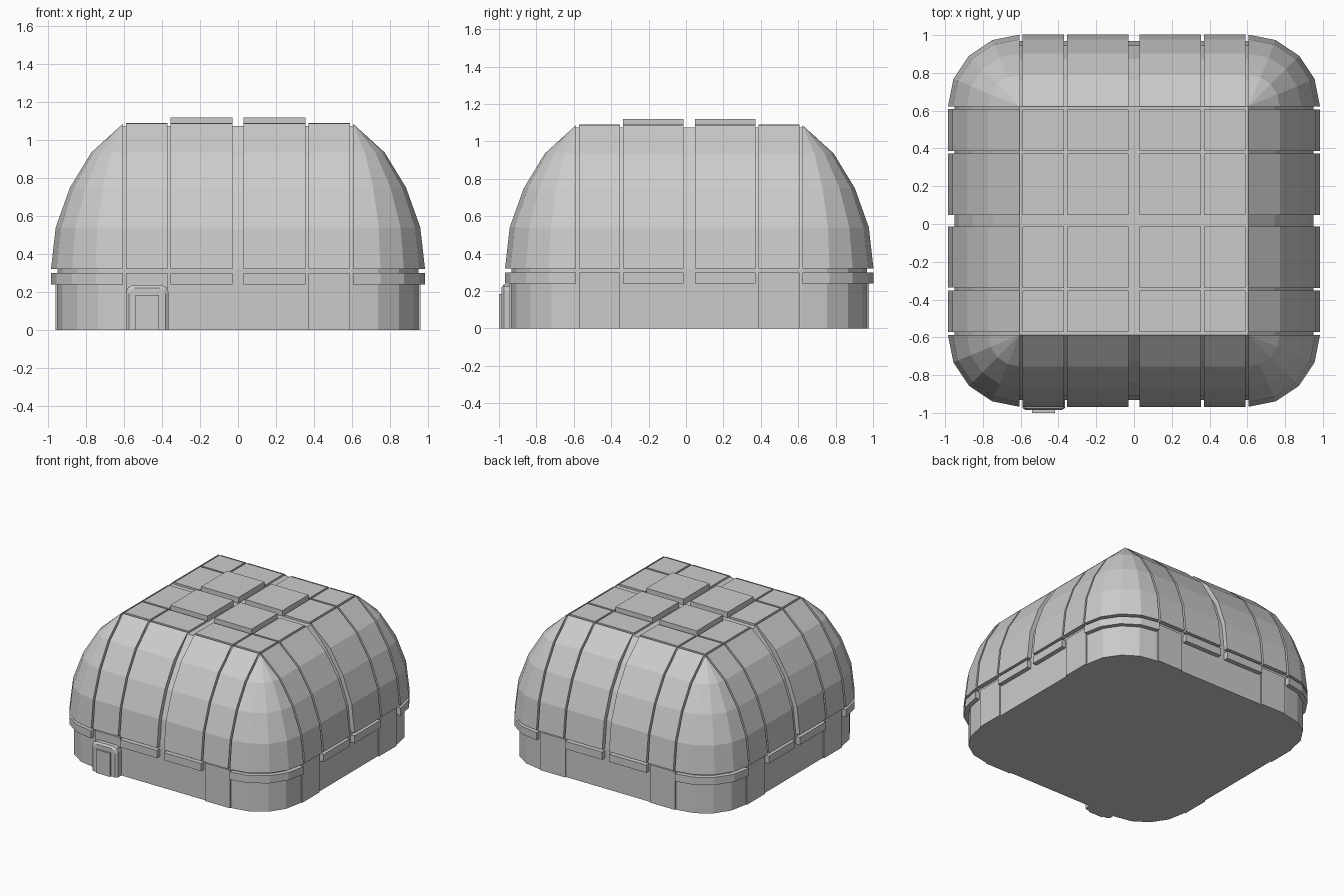
import bpy, bmesh
from math import sin, cos, pi
from mathutils import Vector, Matrix

old = bpy.data.objects.get("Cube")
if old:
    bpy.data.objects.remove(old)

grey = bpy.data.materials.new("concrete_grey")
grey.use_nodes = True
grey.diffuse_color = (0.6, 0.6, 0.6, 1)
grey.node_tree.nodes["Principled BSDF"].inputs["Base Color"].default_value = (0.6, 0.6, 0.6, 1)

CENTRE_Y = 0.0175   # the door sticks out, so the shelter sits slightly back
C = 0.605           # distance to the corner centres
EDGES = [(-0.59, -0.37), (-0.355, -0.03), (0.03, 0.355), (0.37, 0.59)]


def build(name, lofts):
    """Make one object from lofts; each loft is a list of closed rings, capped at its ends."""
    bm = bmesh.new()
    for rings in lofts:
        rows = [[bm.verts.new(p) for p in ring] for ring in rings]
        n = len(rows[0])
        for a, b in zip(rows, rows[1:]):
            for i in range(n):
                bm.faces.new((a[i], a[(i + 1) % n], b[(i + 1) % n], b[i]))
        bm.faces.new(rows[0])
        bm.faces.new(rows[-1])
        verts = [v for row in rows for v in row]
        bmesh.ops.remove_doubles(bm, verts=verts, dist=0.0001)
    bmesh.ops.dissolve_degenerate(bm, edges=bm.edges[:], dist=0.0001)
    bmesh.ops.recalc_face_normals(bm, faces=bm.faces[:])
    mesh = bpy.data.meshes.new(name)
    bm.to_mesh(mesh)
    bm.free()
    mesh.materials.append(grey)
    ob = bpy.data.objects.new(name, mesh)
    ob.location.y = CENTRE_Y
    bpy.context.collection.objects.link(ob)
    return ob


def corner(steps=4):
    """Plan stations round one corner: a base point and an outward direction."""
    return [(Vector((C, C, 0)), Vector((cos(i * pi / 2 / steps), sin(i * pi / 2 / steps), 0)))
            for i in range(steps + 1)]


def straight(a, b):
    return [(Vector((C, t, 0)), Vector((1, 0, 0))) for t in (a, b)]


def turn(stations, k):
    m = Matrix.Rotation(k * pi / 2, 3, 'Z')
    return [(m @ p, m @ d) for p, d in stations]


def sweep(stations, profile):
    return [[p + d * r + Vector((0, 0, z)) for r, z in profile] for p, d in stations]


def around(parts, profile):
    return [sweep(turn(part, k), profile) for k in range(4) for part in parts]


def box(x0, x1, y0, y1, z0, z1):
    return [[(x0, y0, z), (x1, y0, z), (x1, y1, z), (x0, y1, z)] for z in (z0, z1)]


# Inner core, seen in the grooves
core = [(0.345, 0), (0.345, 0.32), (0.322, 0.53), (0.25, 0.735), (0.138, 0.915), (0, 1.075)]
loop = [s for k in range(4) for s in turn(corner(), k)]
build("core", [[[p + d * r + Vector((0, 0, z)) for p, d in loop] for r, z in core]])

# Curved wall panels and dome corners
shell = [(0.38, 0.32), (0.355, 0.54), (0.28, 0.75), (0.167, 0.935), (0, 1.087)]
inner = [(0, 1.03), (0.1, 0.9), (0.21, 0.72), (0.28, 0.53), (0.3, 0.32)]
build("dome_panels", around([straight(a, b) for a, b in EDGES], shell + inner))
build("dome_corners", around([corner()], shell + inner))

# Broken belt below the dome
belt = [(0.3, 0.24), (0.38, 0.24), (0.38, 0.3), (0.3, 0.3)]
build("belt", around([straight(*EDGES[1]), straight(*EDGES[2]), corner()], belt))

# Shallow pilasters on the base wall
pilaster = [(0.3, 0), (0.355, 0), (0.355, 0.3), (0.3, 0.3)]
build("pilasters", around([straight(*EDGES[0]), straight(*EDGES[3])], pilaster))

# Roof panels, with the middle four raised
roof, raised = [], []
for i, (x0, x1) in enumerate(EDGES):
    for j, (y0, y1) in enumerate(EDGES):
        middle = i in (1, 2) and j in (1, 2)
        (raised if middle else roof).append(box(x0, x1, y0, y1, 1.04, 1.12 if middle else 1.09))
build("roof_panels", roof)
build("raised_roof_panels", raised)


# Entrance with a bevelled frame
def arch(w, h, cut, y):
    side = [(w, 0), (w, h - cut), (w - cut * 0.3, h - cut * 0.3), (w - cut, h)]
    pts = side + [(-x, z) for x, z in reversed(side)]
    return [(x - 0.478, y - CENTRE_Y, z) for x, z in pts]


build("door_frame", [[arch(0.112, 0.235, 0.035, -0.9), arch(0.112, 0.235, 0.035, -0.974),
                      arch(0.096, 0.22, 0.03, -0.986)]])
build("door", [box(-0.54, -0.417, -1.0 - CENTRE_Y, -0.9, 0, 0.185)])
